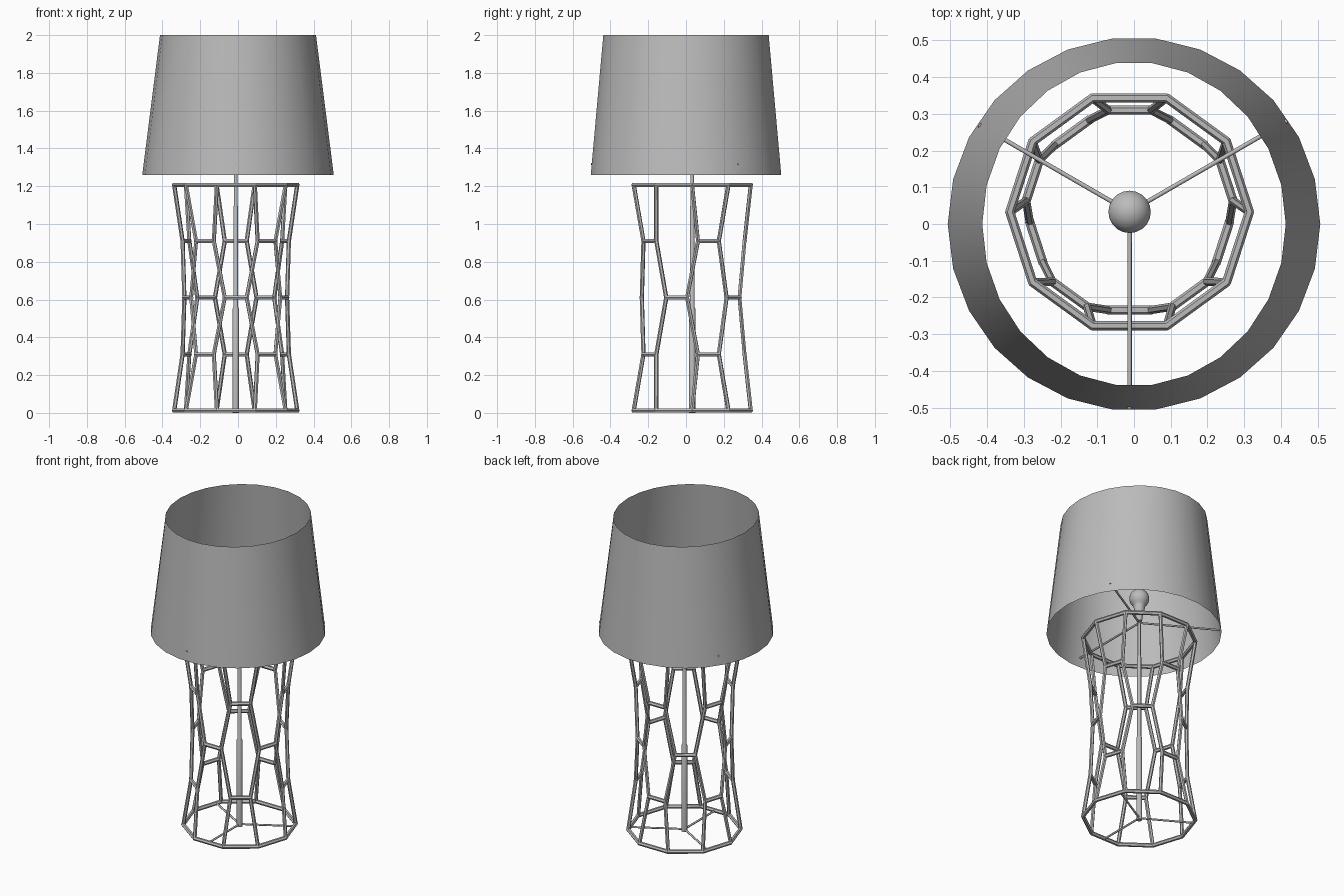
import bpy, bmesh, math
from mathutils import Vector, Matrix

if "Cube" in bpy.data.objects:
    bpy.data.objects.remove(bpy.data.objects["Cube"])

grey = bpy.data.materials.new("soft_grey")
grey.use_nodes = True
COLOUR = (0.5, 0.5, 0.5, 1)
grey.diffuse_color = COLOUR
grey.node_tree.nodes["Principled BSDF"].inputs["Base Color"].default_value = COLOUR

AXIS = Vector((-0.012, 0.033, 0))  # stand centre


def finish(bm, name, smooth=None):
    mesh = bpy.data.meshes.new(name)
    bm.to_mesh(mesh)
    bm.free()
    mesh.materials.append(grey)
    obj = bpy.data.objects.new(name, mesh)
    bpy.context.collection.objects.link(obj)
    if smooth:
        bpy.ops.object.select_all(action='DESELECT')
        obj.select_set(True)
        bpy.context.view_layer.objects.active = obj
        bpy.ops.object.shade_smooth_by_angle(angle=math.radians(smooth))
    return obj


def bar(bm, a, b, r, sides=6, extra=0.0):
    """Straight rod from a to b, lengthened a little to close the joints."""
    d = b - a
    z = d.normalized()
    side = z.cross(Vector((0, 0, 1)))
    x = side.normalized() if side.length > 0.01 else Vector((1, 0, 0))
    y = z.cross(x)
    rot = Matrix((x, y, z)).transposed().to_4x4()
    # turn so that a corner points up on level rods
    rot = Matrix.Translation((a + b) / 2) @ rot @ Matrix.Rotation(math.pi / 2, 4, 'Z')
    bmesh.ops.create_cone(bm, cap_ends=True, segments=sides, radius1=r, radius2=r,
                          depth=d.length + 2 * extra, matrix=rot)


def lathe(name, profile, sides, smooth):
    """Turn (radius, height) points around the stand axis."""
    bm = bmesh.new()
    verts = [bm.verts.new(AXIS + Vector((r, 0, z))) for r, z in profile]
    edges = [bm.edges.new(p) for p in zip(verts, verts[1:])]
    bmesh.ops.spin(bm, geom=verts + edges, cent=AXIS, axis=(0, 0, 1),
                   angle=math.tau, steps=sides, use_duplicate=False)
    bmesh.ops.remove_doubles(bm, verts=bm.verts, dist=0.0005)
    bmesh.ops.recalc_face_normals(bm, faces=bm.faces)
    return finish(bm, name, smooth)


# Shade: thin open drum, slightly oval at the top
bm = bmesh.new()
SIDES = 26
rings = []
for rx, ry, z in ((0.507, 0.508, 1.26), (0.413, 0.441, 2.0)):
    rings.append([bm.verts.new((rx * math.cos(i * math.tau / SIDES),
                                ry * math.sin(i * math.tau / SIDES), z))
                  for i in range(SIDES)])
low, high = rings
for i in range(SIDES):
    j = (i + 1) % SIDES
    bm.faces.new((low[i], low[j], high[j], high[i]))
finish(bm, "shade", 30)

# Honeycomb cage: full rings at the ends, alternate short links between
ROD = 0.0125


def link_ends(sector, apothem, half, z):
    """Both ends of the level link on one of the ten sides."""
    ang = math.radians(18 + 36 * sector)
    out = Vector((math.cos(ang), math.sin(ang), 0))
    along = Vector((-out.y, out.x, 0))
    mid = AXIS + out * apothem + Vector((0, 0, z))
    return mid - along * half, mid + along * half


LEVELS = [(0.31, 0.100, 0.0125, 0), (0.277, 0.058, 0.31, 0), (0.267, 0.058, 0.61, 1),
          (0.277, 0.058, 0.91, 0), (0.31, 0.100, 1.207, 0)]
bm = bmesh.new()
corners = []
for n, (apothem, half, z, phase) in enumerate(LEVELS):
    points = {}
    full = n in (0, len(LEVELS) - 1)
    for s in range(10):
        if full or s % 2 == phase:
            a, b = link_ends(s, apothem, half, z)
            bar(bm, a, b, ROD, extra=ROD * 0.3)
            points[s], points[(s + 1) % 10] = a, b
    corners.append(points)
for lower, upper in zip(corners, corners[1:]):
    for s in range(10):
        bar(bm, lower[s], upper[s], ROD * 0.9, extra=ROD * 0.3)
finish(bm, "honeycomb_cage")

# Spokes: three under the pole, three holding the shade
for name, z, lengths in (("base_spokes", 0.0125, (0.31, 0.31, 0.31)),
                         ("shade_spokes", 1.318, (0.495, 0.474, 0.536))):
    bm = bmesh.new()
    for deg, length in zip((30, 150, 270), lengths):
        ang = math.radians(deg)
        start = AXIS + Vector((0, 0, z))
        bar(bm, start, start + Vector((math.cos(ang), math.sin(ang), 0)) * length, 0.006, 8)
    finish(bm, name, 50)

# Stepped pole
lathe("pole", [(0, 0), (0.017, 0), (0.017, 0.55), (0.012, 0.56), (0.012, 1.09),
               (0.009, 1.1), (0.009, 1.34), (0, 1.34)], 12, 40)

# Bulb with its tapered neck
R, CENTRE = 0.058, 1.48
neck = [(0, 1.33), (0.016, 1.33), (0.02, 1.36), (0.03, 1.40), (0.033, 1.425)]
dome = [(R * math.cos(t), CENTRE + R * math.sin(t))
        for t in (math.radians(-50 + 14 * k) for k in range(10))]
lathe("bulb", neck + dome + [(0, CENTRE + R)], 20, 50)
